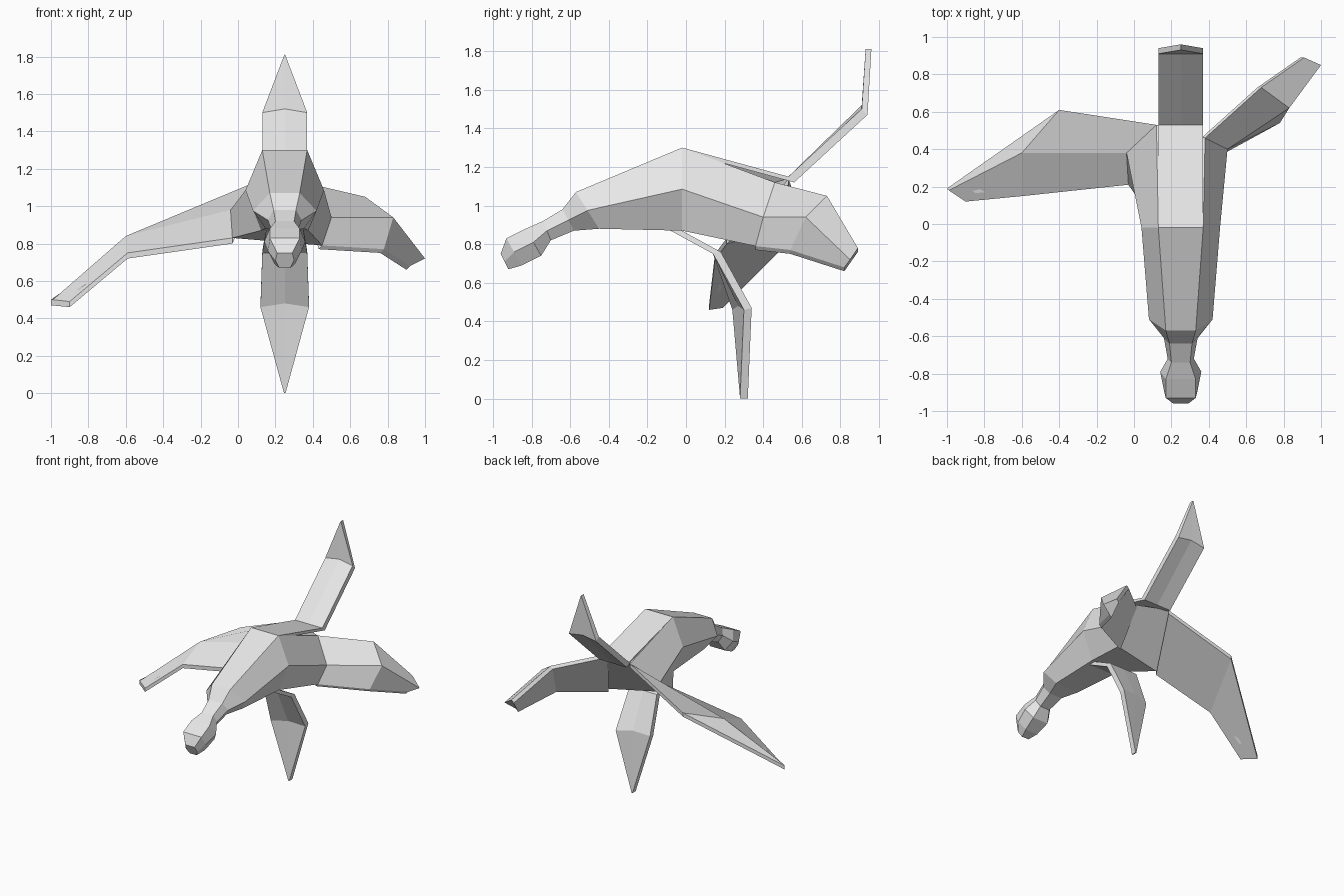
import bpy
import bmesh
from mathutils import Vector

cube = bpy.data.objects.get("Cube")
if cube:
    bpy.data.objects.remove(cube, do_unlink=True)

# One pale grey for the whole creature
grey = bpy.data.materials.new("pale_grey")
grey.use_nodes = True
grey.diffuse_color = (.8, .8, .8, 1)
shader = grey.node_tree.nodes["Principled BSDF"]
shader.inputs["Base Color"].default_value = grey.diffuse_color

CENTRE = Vector((.25, 0, 0))


def loft(name, rings):
    """Skin a list of equally sized point rings and cap both ends."""
    bm = bmesh.new()
    loops = [[bm.verts.new(point) for point in ring] for ring in rings]
    for near, far in zip(loops, loops[1:]):
        for i in range(len(near)):
            bm.faces.new((near[i - 1], near[i], far[i], far[i - 1]))
    bm.faces.new(loops[0])
    bm.faces.new(loops[-1])
    bmesh.ops.recalc_face_normals(bm, faces=bm.faces)
    mesh = bpy.data.meshes.new(name)
    bm.to_mesh(mesh)
    bm.free()
    mesh.materials.append(grey)
    obj = bpy.data.objects.new(name, mesh)
    bpy.context.scene.collection.objects.link(obj)


def hexagon(y, top, bottom, slant, crown, girth):
    """Mirrored six-sided section whose lower edge leans back by slant."""
    levels = [
        (crown, y, top),
        (girth, y + slant / 2, (top + bottom) / 2),
        (girth * .6, y + slant, bottom),
    ]
    right = [CENTRE + Vector(level) for level in levels]
    left = [CENTRE + Vector((-w, depth, z)) for w, depth, z in reversed(levels)]
    return right + left


def wing(name, stations, thickness):
    """Bent wing from trailing, ridge and leading points, with a flat underside."""
    rings = []
    for station in stations:
        trailing, ridge, leading = [Vector(point) for point in station]
        offset = Vector(thickness)
        rings.append([trailing, ridge, leading, leading + offset, trailing + offset])
    loft(name, rings)
    return rings[0]


def blade(name, stations, thickness, twist):
    """Pointed plate with a folded, twisted knee; stations are (half width, y, z)."""
    rings = []
    knee = stations[-2]
    for station in stations:
        half, y, z = station
        fold = Vector((0, 0, -.02)) if station == knee else Vector()
        lean = Vector((half, twist if station == knee else 0, 0))
        middle = CENTRE + Vector((0, y, z))
        front = [middle - lean + fold, middle, middle + lean + fold]
        offset = Vector(thickness)
        # The pointed end stays level
        if station == stations[-1]:
            offset.z = 0
        rings.append(front + [point + offset for point in reversed(front)])
    loft(name, rings)


# Wings, which are posed differently on the two sides
right_root = wing("right_wing", [
    [(.12, .53, 1.14), (-.04, .38, .98), (-.03, .21, .83)],
    [(-.4, .61, .92), (-.6, .38, .84), (-.59, .15, .75)],
    [(-1, .19, .5), (-.99, .18, .5), (-.9, .12, .49)],
], (0, 0, -.03))
left_root = wing("left_wing", [
    [(.38, .46, 1.12), (.5, .4, .94), (.45, .36, .79)],
    [(.68, .73, 1.05), (.83, .62, .94), (.78, .54, .77)],
    [(.91, .89, .78), (1, .85, .72), (.92, .82, .68)],
], (-.02, 0, -.02))

# Head, neck and body, from the snout back to the wing roots
body_rings = [hexagon(*section) for section in [
    (-.96, .75, .67, .04, .04, .05),
    (-.93, .83, .69, .08, .08, .09),
    (-.83, .88, .74, .08, .08, .11),
    (-.74, .92, .82, .04, .05, .07),
    (-.64, .98, .87, .06, .06, .09),
    (-.57, 1.07, .88, .12, .08, .17),
    (-.02, 1.3, .87, 0, .12, .21),
]]
shoulders = left_root[:3] + right_root[2::-1]
loft("head_and_body", body_rings + [shoulders])

# Raised tail blade continuing the flat of the back
blade("upper_tail_blade", [
    (.12, -.02, 1.3),
    (.12, .53, 1.15),
    (.12, .91, 1.52),
    (0.002, .93, 1.81),
], (0, .03, -.03), 0)

# Hanging blade that bends down from the belly
blade("lower_tail_blade", [
    (.1, -.08, .87),
    (.12, .14, .75),
    (.13, .27, .48),
    (.004, .28, 0),
], (0, .04, .01), .03)
